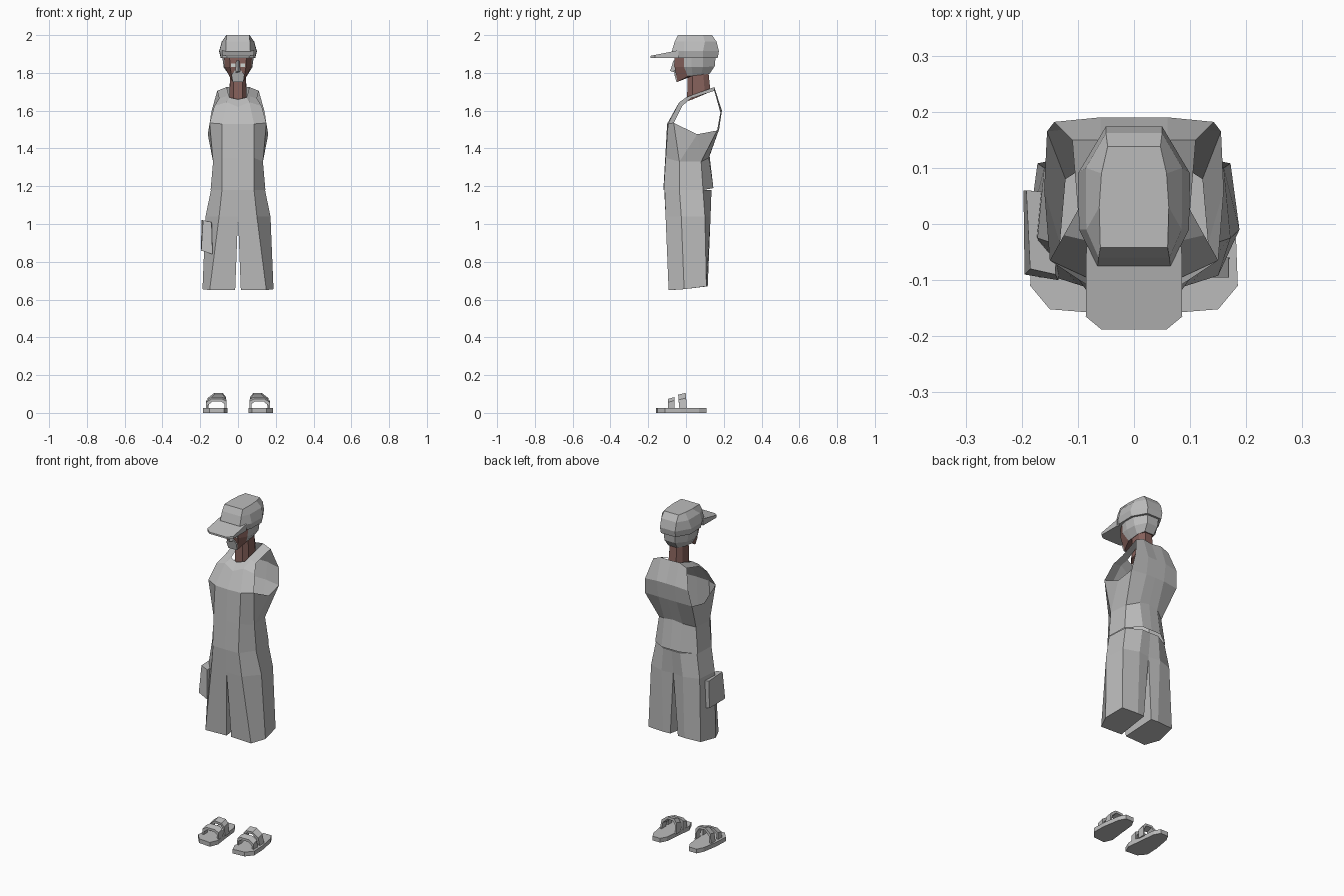
import bpy, bmesh


def material(name, rgb):
    m = bpy.data.materials.new(name)
    m.diffuse_color = (*rgb, 1)
    return m


GREY = material("cloth grey", (0.5, 0.5, 0.5))
SKIN = material("brown skin", (0.24, 0.12, 0.105))
PALE = material("pale eye", (0.62, 0.66, 0.64))


def build(name, verts, faces, mats=(GREY,), mirror=False):
    """Flat-shaded mesh object with outward normals."""
    me = bpy.data.meshes.new(name)
    me.from_pydata(verts, [], faces)
    bm = bmesh.new()
    bm.from_mesh(me)
    bmesh.ops.recalc_face_normals(bm, faces=bm.faces)
    bm.to_mesh(me)
    bm.free()
    for m in mats:
        me.materials.append(m)
    ob = bpy.data.objects.new(name, me)
    bpy.context.collection.objects.link(ob)
    if mirror:
        ob.modifiers.new("mirror", 'MIRROR').merge_threshold = 0.0005
    return ob


def loft(name, rings, mats=(GREY,), mirror=False, caps=True, skip=()):
    """Skin between closed rings; skip holds (ring, side) quads left out."""
    n = len(rings[0])
    verts = [p for r in rings for p in r]
    faces = [(k*n + i, k*n + (i+1) % n, (k+1)*n + (i+1) % n, (k+1)*n + i)
             for k in range(len(rings) - 1) for i in range(n) if (k, i) not in skip]
    if caps:
        faces.append(tuple(range(n - 1, -1, -1)))
        faces.append(tuple(range(len(verts) - n, len(verts))))
    return build(name, verts, faces, mats, mirror)


def sym(half):
    """Closed ring from its right half, listed front to back."""
    return half + [(-x, y, z) for x, y, z in reversed(half)]


def flat(pts, z):
    return [(x, y, z) for x, y in pts]


def plate(name, pts, depth, mat=GREY, mirror=False):
    """Thin plate facing the front."""
    return loft(name, [pts, [(x, y + depth, z) for x, y, z in pts]], (mat,), mirror)


# Sleeveless top: open armholes, neck and hem
verts = [
    (0, -.12, 1.18), (.085, -.118, 1.18), (.145, -.035, 1.18), (.14, .09, 1.18),
    (.06, .145, 1.19), (0, .145, 1.19),
    (0, -.11, 1.35), (.085, -.108, 1.35), (.132, -.035, 1.33), (.122, .08, 1.33),
    (.06, .12, 1.35), (0, .125, 1.36),
    (0, -.1, 1.53), (.085, -.095, 1.53), (.15, -.065, 1.535), (.16, .06, 1.475),
    (.155, .165, 1.495), (.06, .175, 1.5), (0, .175, 1.5),
    (0, -.05, 1.62), (.06, -.035, 1.645), (.125, -.02, 1.625), (.1, .025, 1.665),
    (.11, .15, 1.705), (.142, .182, 1.59), (.06, .19, 1.6), (0, .19, 1.6),
    (.06, .15, 1.725), (0, .145, 1.72), (.065, .03, 1.675),
    (0, -.015, 1.66), (.045, 0, 1.67), (.05, .04, 1.685)]
faces = [
    (0, 1, 7, 6), (1, 2, 8, 7), (2, 3, 9, 8), (3, 4, 10, 9), (4, 5, 11, 10),
    (6, 7, 13, 12), (7, 8, 14, 13), (8, 15, 14), (8, 9, 15), (9, 16, 15),
    (9, 10, 17, 16), (10, 11, 18, 17),
    (12, 13, 20, 19), (13, 14, 21, 20), (20, 21, 22, 29),
    (16, 17, 25, 24), (17, 18, 26, 25), (24, 25, 27, 23), (25, 26, 28, 27),
    (22, 23, 27, 29),
    (19, 20, 31, 30), (20, 29, 32, 31), (29, 27, 32)]
build("sleeveless_top", verts, faces, mirror=True)

# Cropped trousers: one leg mirrored, inner wall only below the crotch
waist = flat([(0, -.115), (.085, -.113), (.143, -.035), (.135, .09), (.055, .135), (0, .135)], 1.18)
hip = flat([(0, -.108), (.1, -.108), (.172, -.025), (.16, .1), (.07, .13), (0, .12)], 1.04)
hem = [(.015, -.085, .65), (.15, -.092, .65), (.188, -.01, .655),
       (.172, .108, .67), (.07, .115, .67), (.025, .112, .67)]
loft("trousers", [hem, hip, waist], mirror=True, skip={(1, 5)})

# Pocket on the left thigh
loft("side_pocket", [
    [(-.195, -.09, .86), (-.135, -.1, .84), (-.13, .055, .84), (-.197, .06, .86)],
    [(-.185, -.08, 1.02), (-.14, -.09, 1.01), (-.135, .055, 1.01), (-.192, .06, 1.02)]])

# Neck
loft("neck", [
    sym([(.025, .005, 1.65), (.045, .035, 1.66), (.045, .1, 1.69), (.025, .13, 1.7)]),
    sym([(.022, .01, 1.80), (.042, .035, 1.81), (.042, .09, 1.81), (.022, .118, 1.81)])], (SKIN,))

# Head: hair is chosen by position on the sides and back
head = loft("head", [
    sym([(.028, -.045, 1.752), (.046, .01, 1.782), (.045, .035, 1.785), (.045, .08, 1.79), (.03, .125, 1.795)]),
    sym([(.042, -.06, 1.83), (.07, -.01, 1.83), (.076, .03, 1.83), (.072, .09, 1.83), (.035, .152, 1.835)]),
    sym([(.045, -.06, 1.9), (.075, -.01, 1.9), (.085, .03, 1.9), (.082, .09, 1.9), (.04, .158, 1.9)])],
    (SKIN, GREY))
for p in head.data.polygons:
    if p.center.y > 0.005 and abs(p.normal.z) < 0.85:
        p.material_index = 1

# Facial features
loft("nose", [
    [(-.012, -.055, 1.865), (0, -.066, 1.867), (.012, -.055, 1.865)],
    [(-.018, -.052, 1.80), (0, -.084, 1.81), (.018, -.052, 1.80)]])
plate("beard", [(-.028, -.051, 1.752), (.028, -.051, 1.752), (.034, -.061, 1.79),
                (.018, -.064, 1.812), (-.018, -.064, 1.812), (-.034, -.061, 1.79)], .009)
plate("eyes", [(.014, -.064, 1.832), (.038, -.064, 1.832),
               (.038, -.064, 1.85), (.014, -.064, 1.85)], .008, PALE, mirror=True)

# Cap crown and brim
loft("cap_crown", [
    sym(flat([(.058, -.068), (.09, -.01), (.092, .09), (.048, .168)], 1.88)),
    sym(flat([(.065, -.075), (.098, -.01), (.1, .09), (.05, .174)], 1.915)),
    sym(flat([(.063, -.06), (.085, -.01), (.086, .1), (.05, .162)], 1.965)),
    sym(flat([(.06, -.042), (.062, .03), (.058, .09), (.047, .138)], 2.0))])
brim = [(.058, -.188), (.086, -.165), (.085, -.04)]
loft("cap_brim", [
    sym([(x, y, 1.88) for x, y in brim]),
    sym([(x, y, 1.89 + (y + .188) * .2) for x, y in brim])])

# Sandals: sole and two arched straps each
sole = [(.075, -.158), (.15, -.152), (.185, -.11), (.182, -.03), (.165, .07),
        (.145, .108), (.095, .108), (.075, .07), (.065, -.03), (.055, -.11)]
loft("sandal_soles", [flat(sole, 0), flat(sole, .025)], mirror=True)


def strap(name, y0, y1, lean, arch):
    """Strap following an arch outline, thickened inward."""
    cx = sum(x for x, _ in arch) / len(arch)
    inner = [(cx + (x - cx) * .82, z - (.014 if z > .03 else 0)) for x, z in arch]
    outline = arch + inner[::-1]
    rings = [[(x, y + lean * (z - .02), z + dz * (z > .03)) for x, z in outline]
             for y, dz in ((y0, -.006), (y1, .004))]
    n, m = len(outline), len(arch)
    vs = rings[0] + rings[1]
    fs = [(i, (i+1) % n, n + (i+1) % n, n + i) for i in range(n)]
    for o in (0, n):
        fs += [(o+i, o+i+1, o+n-2-i, o+n-1-i) for i in range(m - 1)]
    build(name, vs, fs, mirror=True)


strap("toe_straps", -.095, -.06, .0,
      [(.06, .02), (.062, .068), (.085, .08), (.14, .08), (.168, .062), (.17, .02)])
strap("instep_straps", -.035, .005, -.08,
      [(.06, .02), (.064, .08), (.08, .1), (.125, .102), (.16, .075), (.17, .02)])
